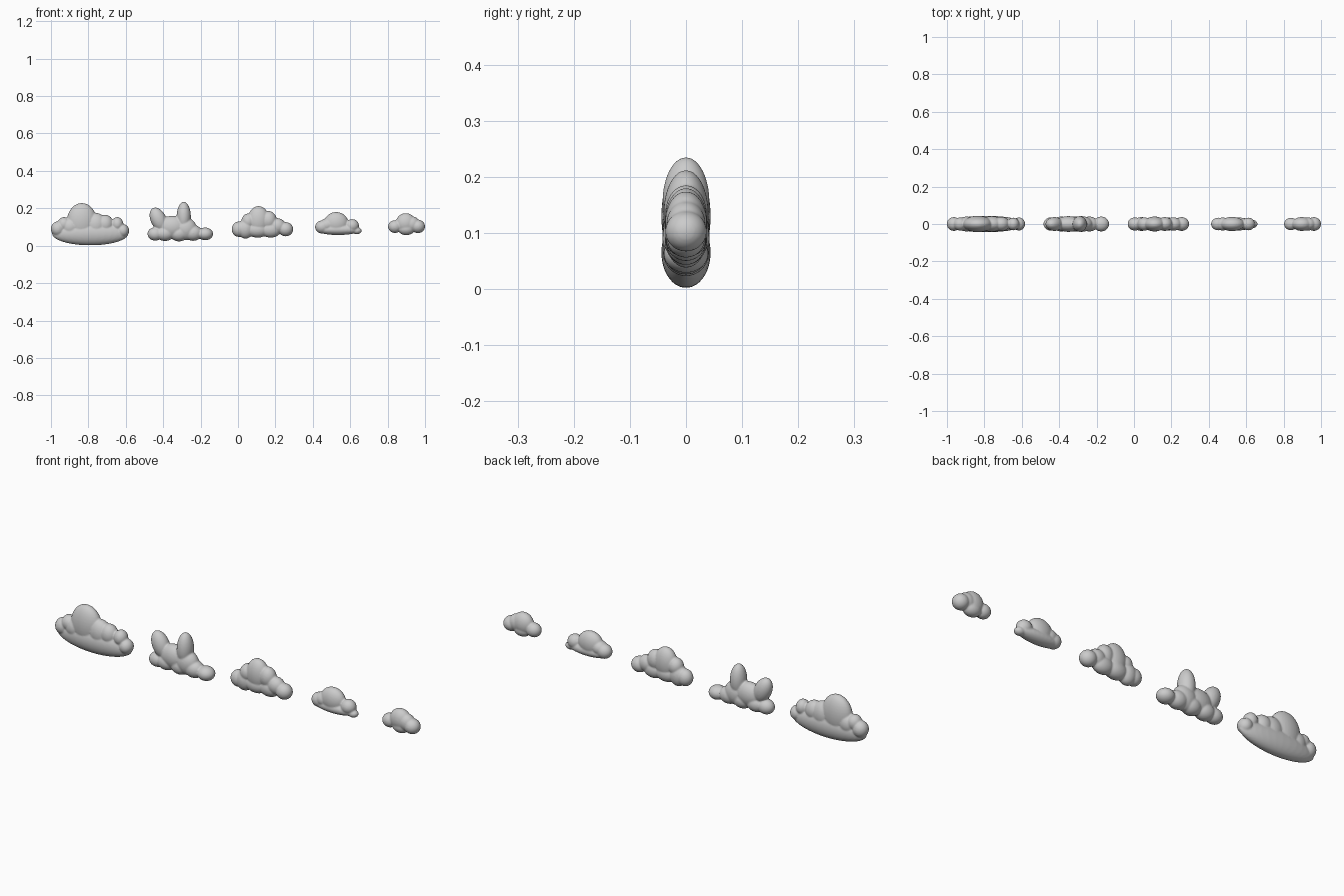
import bpy, bmesh
from math import radians
from mathutils import Matrix, Vector


def cloud(name, puffs):
    """Puffs are (x, z, half width, half height, half depth, tilt in degrees)."""
    bm = bmesh.new()
    for x, z, rx, rz, ry, tilt in puffs:
        m = (Matrix.Translation((x, 0, z)) @ Matrix.Rotation(radians(tilt), 4, 'Y')
             @ Matrix.Diagonal(Vector((rx, ry, rz, 1))))
        bmesh.ops.create_uvsphere(bm, u_segments=32, v_segments=20, radius=1, matrix=m)
    mesh = bpy.data.meshes.new(name)
    bm.to_mesh(mesh)
    bm.free()
    ob = bpy.data.objects.new(name, mesh)
    bpy.context.collection.objects.link(ob)
    # fuse the puffs into one skin and soften the creases
    remesh = ob.modifiers.new("fuse", 'REMESH')
    remesh.mode = 'VOXEL'
    remesh.voxel_size = 0.004
    remesh.use_smooth_shade = True
    soft = ob.modifiers.new("soften", 'SMOOTH')
    soft.factor = 0.5
    soft.iterations = 4
    return ob


# Widest cloud: long belly, tall dome, small side puffs
cloud("large_cloud", [
    (-0.79, 0.065, 0.205, 0.063, 0.044, 0),
    (-0.835, 0.13, 0.08, 0.098, 0.044, 0),
    (-0.963, 0.09, 0.038, 0.04, 0.037, 0),
    (-0.93, 0.115, 0.036, 0.038, 0.035, 0),
    (-0.895, 0.10, 0.05, 0.05, 0.04, 0),
    (-0.76, 0.11, 0.06, 0.065, 0.042, 0),
    (-0.71, 0.115, 0.045, 0.05, 0.039, 0),
    (-0.645, 0.115, 0.032, 0.038, 0.034, 0),
    (-0.615, 0.08, 0.033, 0.035, 0.035, 0),
])

# Cloud with two raised peaks
cloud("peaked_cloud", [
    (-0.425, 0.14, 0.042, 0.068, 0.037, -25),
    (-0.29, 0.155, 0.038, 0.08, 0.042, 0),
    (-0.35, 0.10, 0.075, 0.06, 0.042, 0),
    (-0.28, 0.09, 0.06, 0.06, 0.042, 0),
    (-0.442, 0.063, 0.042, 0.036, 0.036, 0),
    (-0.39, 0.065, 0.05, 0.04, 0.04, 0),
    (-0.315, 0.065, 0.05, 0.042, 0.041, 0),
    (-0.24, 0.068, 0.05, 0.042, 0.04, 0),
    (-0.175, 0.063, 0.042, 0.034, 0.04, 0),
])

# Middle cloud: heap of round puffs
cloud("middle_cloud", [
    (0.005, 0.088, 0.039, 0.041, 0.035, 0),
    (0.04, 0.09, 0.045, 0.052, 0.037, 0),
    (0.055, 0.13, 0.037, 0.042, 0.036, 0),
    (0.11, 0.135, 0.058, 0.077, 0.04, 0),
    (0.105, 0.085, 0.06, 0.042, 0.038, 0),
    (0.165, 0.135, 0.042, 0.05, 0.037, 0),
    (0.175, 0.085, 0.055, 0.042, 0.036, 0),
    (0.21, 0.105, 0.045, 0.042, 0.036, 0),
    (0.255, 0.088, 0.04, 0.038, 0.037, 0),
])

# Low cloud: flat belly with a dome
cloud("low_cloud", [
    (0.535, 0.086, 0.12, 0.029, 0.036, 0),
    (0.525, 0.12, 0.065, 0.06, 0.038, 0),
    (0.45, 0.10, 0.038, 0.035, 0.034, 0),
    (0.475, 0.11, 0.04, 0.035, 0.035, 0),
    (0.61, 0.107, 0.037, 0.035, 0.034, 0),
    (0.635, 0.08, 0.026, 0.019, 0.022, 0),
])

# Smallest cloud: three puffs and an underside bump
cloud("small_cloud", [
    (0.897, 0.12, 0.054, 0.054, 0.037, 0),
    (0.839, 0.102, 0.037, 0.034, 0.033, 0),
    (0.962, 0.103, 0.038, 0.036, 0.037, 0),
    (0.90, 0.09, 0.045, 0.034, 0.034, 0),
    (0.93, 0.115, 0.042, 0.042, 0.035, 0),
])
